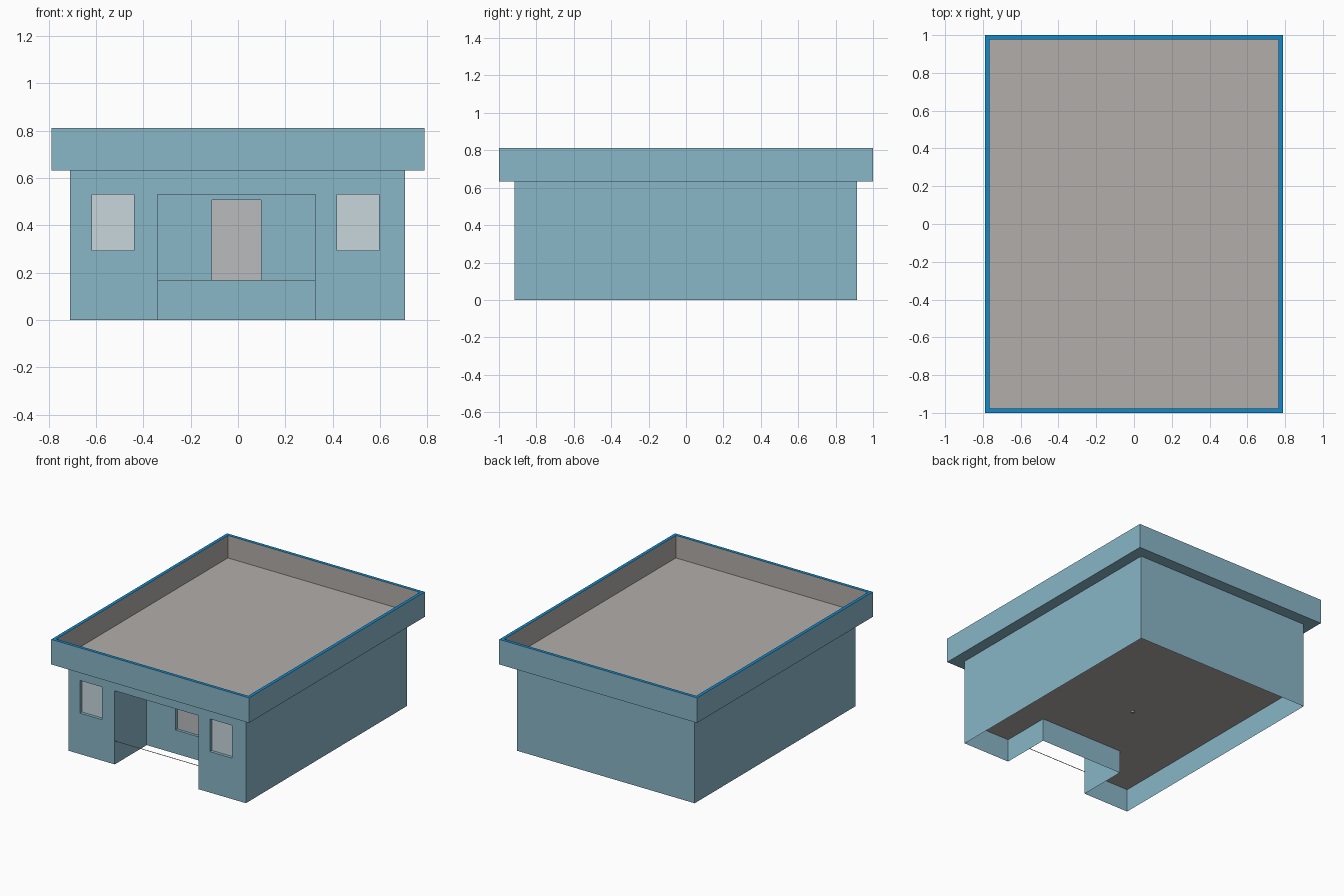
import bpy, bmesh

if "Cube" in bpy.data.objects:
    bpy.data.objects.remove(bpy.data.objects["Cube"])

X0, X1, Y0, Y1 = -0.71, 0.705, -0.917, 0.915   # body footprint
PX0, PX1, PY, PZ = -0.34, 0.327, -0.553, 0.53  # porch recess
WALL_H, FLOOR_Z = 0.635, 0.168


def material(name, r, g, b):
    m = bpy.data.materials.new(name)
    m.diffuse_color = (r, g, b, 1)
    m.use_nodes = True
    m.node_tree.nodes["Principled BSDF"].inputs["Base Color"].default_value = m.diffuse_color
    return m


BLUE = material("wall_blue", 0.25, 0.47, 0.57)
TRIM = material("trim_blue", 0.005, 0.26, 0.62)
GLASS = material("pale_glass", 0.58, 0.67, 0.72)
DOOR = material("door_grey", 0.48, 0.50, 0.51)
STONE = material("roof_grey", 0.45, 0.42, 0.40)


def finish(name, bm, *mats):
    me = bpy.data.meshes.new(name)
    bm.to_mesh(me)
    bm.free()
    ob = bpy.data.objects.new(name, me)
    bpy.context.collection.objects.link(ob)
    for m in mats:
        me.materials.append(m)
    return ob


def surface(name, quads, mat=None):
    """Open sheet made of quads, welded along shared edges."""
    bm = bmesh.new()
    for q in quads:
        bm.faces.new([bm.verts.new(p) for p in q])
    bmesh.ops.remove_doubles(bm, verts=bm.verts, dist=1e-5)
    return finish(name, bm, *([mat] if mat else []))


def pierced(us, vs, holes, place):
    """Grid of quads over breaks us, vs, leaving out cells inside a hole."""
    quads = []
    for a, b in zip(us, us[1:]):
        for c, d in zip(vs, vs[1:]):
            u, v = (a + b) / 2, (c + d) / 2
            if not any(h[0] < u < h[1] and h[2] < v < h[3] for h in holes):
                quads.append([place(*p) for p in ((a, c), (b, c), (b, d), (a, d))])
    return quads


def upright(x, y, ya, yb, top):
    """Vertical quad from (x, ya) to (y, yb)."""
    return [(x, ya, 0), (y, yb, 0), (y, yb, top), (x, ya, top)]


def reveal(h, y, depth):
    """Sides of a recess behind a hole in a front-facing wall."""
    a, b, c, d = h
    ring = [(a, c), (b, c), (b, d), (a, d)]
    return [[(p[0], y, p[1]), (q[0], y, q[1]), (q[0], y + depth, q[1]), (p[0], y + depth, p[1])]
            for p, q in zip(ring, ring[1:] + ring[:1])]


def pane(name, h, y, mat):
    a, b, c, d = h
    surface(name, [[(a, y, c), (b, y, c), (b, y, d), (a, y, d)]], mat)


# Side and back walls
surface("outer_walls", [upright(X1, X1, Y0, Y1, WALL_H),
                        upright(X1, X0, Y1, Y1, WALL_H),
                        upright(X0, X0, Y1, Y0, WALL_H)], BLUE)

# Front wall with two windows and the porch opening
win_l, win_r = (-0.617, -0.44, 0.295, 0.53), (0.418, 0.595, 0.295, 0.53)
porch = (PX0, PX1, 0, PZ)
us = [X0, *win_l[:2], PX0, PX1, *win_r[:2], X1]
quads = pierced(us, [0, 0.295, PZ, WALL_H], [win_l, win_r, porch], lambda u, v: (u, Y0, v))
surface("front_wall", quads + reveal(win_l, Y0, 0.022) + reveal(win_r, Y0, 0.022), BLUE)
pane("left_window", win_l, Y0 + 0.022, GLASS)
pane("right_window", win_r, Y0 + 0.022, GLASS)

# Porch recess: sides, ceiling and rear wall with the door panel
door = (-0.11, 0.098, 0.17, 0.508)
quads = pierced([PX0, *door[:2], PX1], [0, *door[2:], PZ], [door], lambda u, v: (u, PY, v))
quads += [upright(PX0, PX0, Y0, PY, PZ), upright(PX1, PX1, PY, Y0, PZ),
          [(PX0, Y0, PZ), (PX0, PY, PZ), (PX1, PY, PZ), (PX1, Y0, PZ)]]
surface("porch_walls", quads + reveal(door, PY, 0.02), BLUE)
pane("door_panel", door, PY + 0.02, DOOR)

# Raised interior floor around the porch
surface("floor", pierced([X0, PX0, PX1, X1], [Y0, PY, Y1], [(PX0, PX1, Y0, PY)],
                         lambda u, v: (u, v, FLOOR_Z)), STONE)

# Thin bar across the porch opening
bm = bmesh.new()
bmesh.ops.create_cube(bm, size=1)
bmesh.ops.scale(bm, vec=(PX1 - PX0, 0.003, 0.003), verts=bm.verts)
bmesh.ops.translate(bm, vec=((PX0 + PX1) / 2, Y0 + 0.002, FLOOR_Z), verts=bm.verts)
finish("porch_bar", bm, STONE)

# Small fitting under the floor
bm = bmesh.new()
bmesh.ops.create_cone(bm, cap_ends=True, segments=12, radius1=0.012, radius2=0.012, depth=0.012)
bmesh.ops.translate(bm, vec=(-0.065, -0.09, FLOOR_Z - 0.006), verts=bm.verts)
finish("floor_fitting", bm, STONE)

# Roof slab with a sunken deck inside the parapet
bm = bmesh.new()
bmesh.ops.create_cube(bm, size=1)
bmesh.ops.scale(bm, vec=(1.576, 2, 0.18), verts=bm.verts)
bmesh.ops.translate(bm, vec=(0, 0, 0.722), verts=bm.verts)
bm.normal_update()
top = max(bm.faces, key=lambda f: f.calc_center_median().z)
rim = bmesh.ops.inset_region(bm, faces=[top], thickness=0.033)["faces"]
for f in rim:
    f.material_index = 1
deck = bmesh.ops.inset_region(bm, faces=[top], thickness=0, depth=0)["faces"]
bmesh.ops.translate(bm, vec=(0, 0, -0.162), verts=top.verts)
for f in deck + [top]:
    f.material_index = 2
bm.normal_update()
finish("roof", bm, BLUE, TRIM, STONE)
